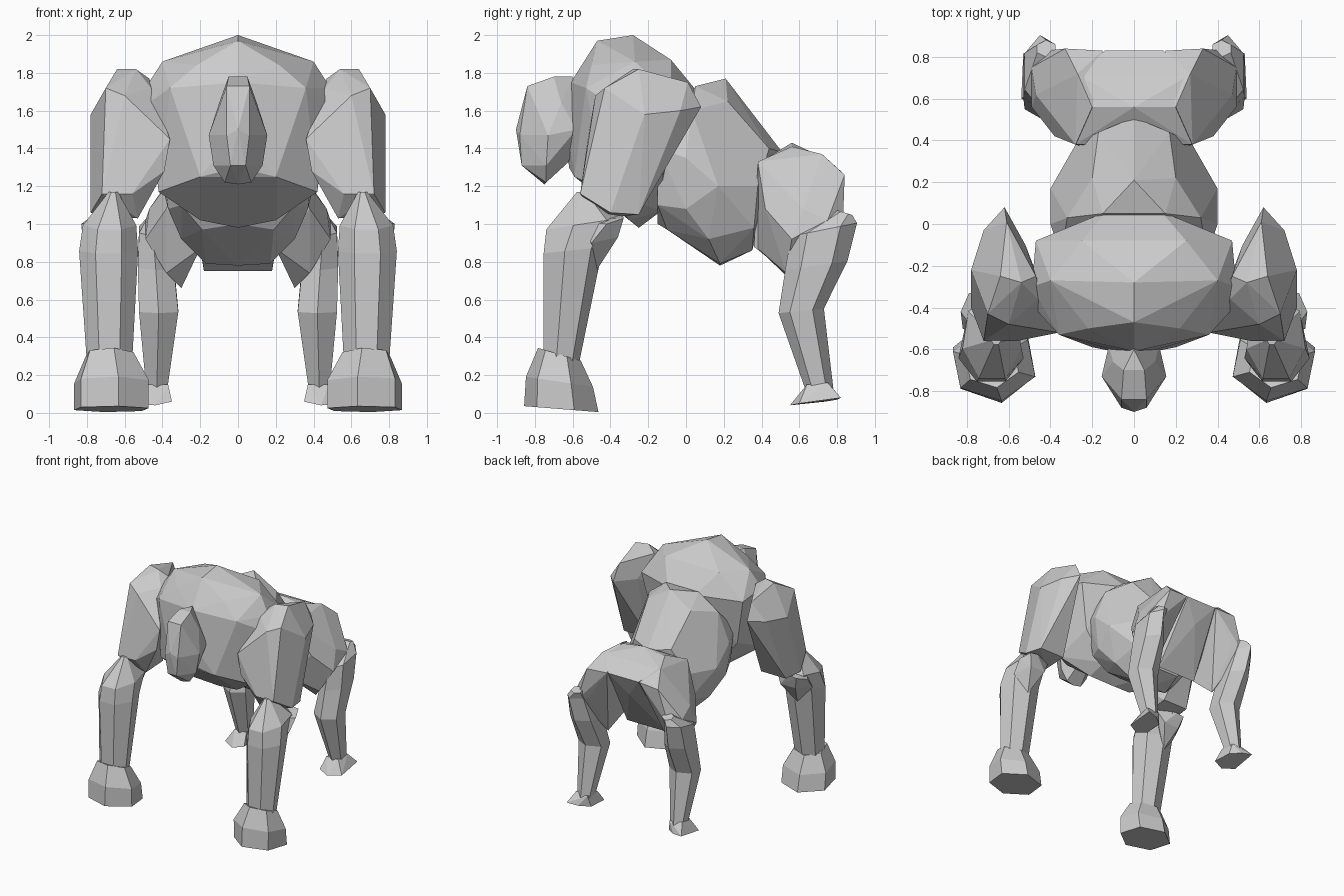
import bpy, bmesh
from math import sin, cos, pi, radians


def finish(name, bm):
    bmesh.ops.recalc_face_normals(bm, faces=bm.faces)
    me = bpy.data.meshes.new(name)
    bm.to_mesh(me)
    bm.free()
    ob = bpy.data.objects.new(name, me)
    bpy.context.collection.objects.link(ob)
    return ob


def hull(name, pts, symmetric=False, side=1):
    """Faceted convex block; symmetric adds the mirrored half."""
    bm = bmesh.new()
    for x, y, z in pts:
        bm.verts.new((x * side, y, z))
        if symmetric and x > 0:
            bm.verts.new((-x, y, z))
    res = bmesh.ops.convex_hull(bm, input=bm.verts)
    junk = [v for v in res["geom_interior"] + res["geom_unused"]
            if isinstance(v, bmesh.types.BMVert)]
    bmesh.ops.delete(bm, geom=list(set(junk)), context='VERTS')
    bmesh.ops.dissolve_limit(bm, angle_limit=radians(3), verts=bm.verts, edges=bm.edges)
    return finish(name, bm)


def loft(name, rings, sides, phase=0, side=1):
    """Rings of (x, y, z, x radius, y radius, slope along y), bottom to top."""
    bm = bmesh.new()
    loops = []
    for x, y, z, rx, ry, slope in rings:
        loop = []
        for i in range(sides):
            a = radians(phase) + 2 * pi * i / sides
            dy = ry * sin(a)
            loop.append(bm.verts.new(((x + rx * cos(a)) * side, y + dy, z + slope * dy)))
        loops.append(loop)
    for lo, hi in zip(loops, loops[1:]):
        for i in range(sides):
            j = (i + 1) % sides
            bm.faces.new((lo[i], lo[j], hi[j], hi[i]))
    bm.faces.new(loops[0])
    bm.faces.new(loops[-1])
    return finish(name, bm)


# Torso blocks and head, given as right halves
hull("chest", [
    (0, -.28, 2.0), (.4, -.27, 1.86), (0, -.47, 1.97), (.22, -.5, 1.84),
    (0, -.61, 1.75), (.36, -.53, 1.72), (.49, -.3, 1.72), (.46, -.42, 1.65),
    (0, -.63, 1.5), (0, -.62, 1.3), (.2, -.59, 1.25), (.42, -.42, 1.17),
    (.2, -.3, 1.02), (0, -.25, .98), (.2, -.13, 1.07), (.13, .06, 1.7),
    (.47, -.08, 1.68), (.25, -.08, 1.87), (.39, -.12, 1.3)], True)

hull("belly", [
    (.15, .05, 1.73), (0, .21, 1.77), (.2, .22, 1.65), (.32, .03, 1.6),
    (.4, 0, 1.35), (.4, .17, 1.2), (.28, .38, 1.2), (.17, .44, 1.4),
    (0, .51, 1.38), (.28, .36, .98), (0, .18, .78), (.17, .18, .79),
    (.15, .35, .86), (.3, .12, .92), (.37, 0, 1.08), (.19, -.1, .97),
    (0, -.15, 1.0), (.3, -.15, 1.1), (.35, -.15, 1.4)], True)

hull("pelvis", [
    (.2, .56, 1.4), (0, .56, 1.43), (.26, .71, 1.36), (.14, .83, 1.27),
    (0, .82, 1.27), (0, .75, 1.1), (.18, .52, .75), (.2, .36, .88),
    (.28, .38, 1.32)], True)

hull("head", [
    (.05, -.7, 1.78), (0, -.6, 1.78), (.06, -.84, 1.73), (.1, -.66, 1.64),
    (0, -.9, 1.5), (.06, -.88, 1.47), (.155, -.73, 1.47), (.12, -.58, 1.5),
    (.04, -.87, 1.31), (.13, -.74, 1.31), (.07, -.74, 1.22), (0, -.75, 1.21),
    (.05, -.62, 1.33)], True)

for label, s in (("right", 1), ("left", -1)):
    # Front limb: shoulder mass, forearm, blocky fist
    hull(label + "_upper_arm", [
        (.54, -.28, 1.82), (.64, -.25, 1.82), (.47, -.25, 1.77), (.61, .01, 1.75),
        (.62, .08, 1.62), (.72, -.03, 1.6), (.78, -.22, 1.58), (.7, -.43, 1.72),
        (.6, -.48, 1.68), (.46, -.36, 1.72), (.36, -.52, 1.45), (.39, -.52, 1.28),
        (.52, -.25, 1.05), (.53, -.46, 1.03), (.56, -.56, 1.16), (.72, -.56, 1.16),
        (.78, -.4, 1.06), (.75, -.25, 1.05), (.52, -.1, 1.6)], side=s)
    loft(label + "_forearm", [
        (.68, -.67, .22, .12, .095, 0), (.685, -.605, .86, .16, .165, .1),
        (.68, -.55, 1.0, .145, .21, .15), (.66, -.55, 1.17, .025, .03, 0)],
        7, 90, s)
    hull(label + "_elbow_spur", [
        (.79, -.33, 1.03), (.72, -.33, 1.04), (.83, -.42, 1.0), (.76, -.36, .93),
        (.62, -.36, .93), (.55, -.4, 1.06), (.7, -.47, .76), (.7, -.6, 1.02),
        (.82, -.5, .9)], side=s)
    loft(label + "_fist", [
        (.67, -.66, .02, .21, .2, -.08), (.67, -.67, .165, .21, .18, -.15),
        (.68, -.67, .31, .135, .115, -.3)], 6, 20, s)

    # Hind limb: flared hip, shin, small foot
    hull(label + "_hip", [
        (.2, .56, 1.41), (.28, .38, 1.33), (.27, .72, 1.37), (.15, .83, 1.27),
        (.33, .84, 1.26), (.47, .62, 1.08), (.49, .75, 1.02), (.42, .83, .98),
        (.34, .8, 1.0), (.3, .6, .66), (.38, .53, .74), (.2, .38, .87),
        (.38, .42, 1.08), (.49, .56, .92)], side=s)
    loft(label + "_shin", [
        (.43, .705, .13, .065, .075, 0), (.42, .61, .54, .12, .12, .1),
        (.435, .69, .78, .11, .165, .15), (.45, .73, .97, .085, .175, .2),
        (.42, .84, 1.06, .05, .04, -.3)], 6, 30, s)
    hull(label + "_foot", [
        (.37, .64, .15), (.48, .64, .15), (.49, .75, .16), (.38, .76, .15),
        (.35, .58, .06), (.44, .55, .04), (.54, .6, .05), (.53, .82, .08),
        (.44, .8, .07), (.36, .74, .06)], side=s)
